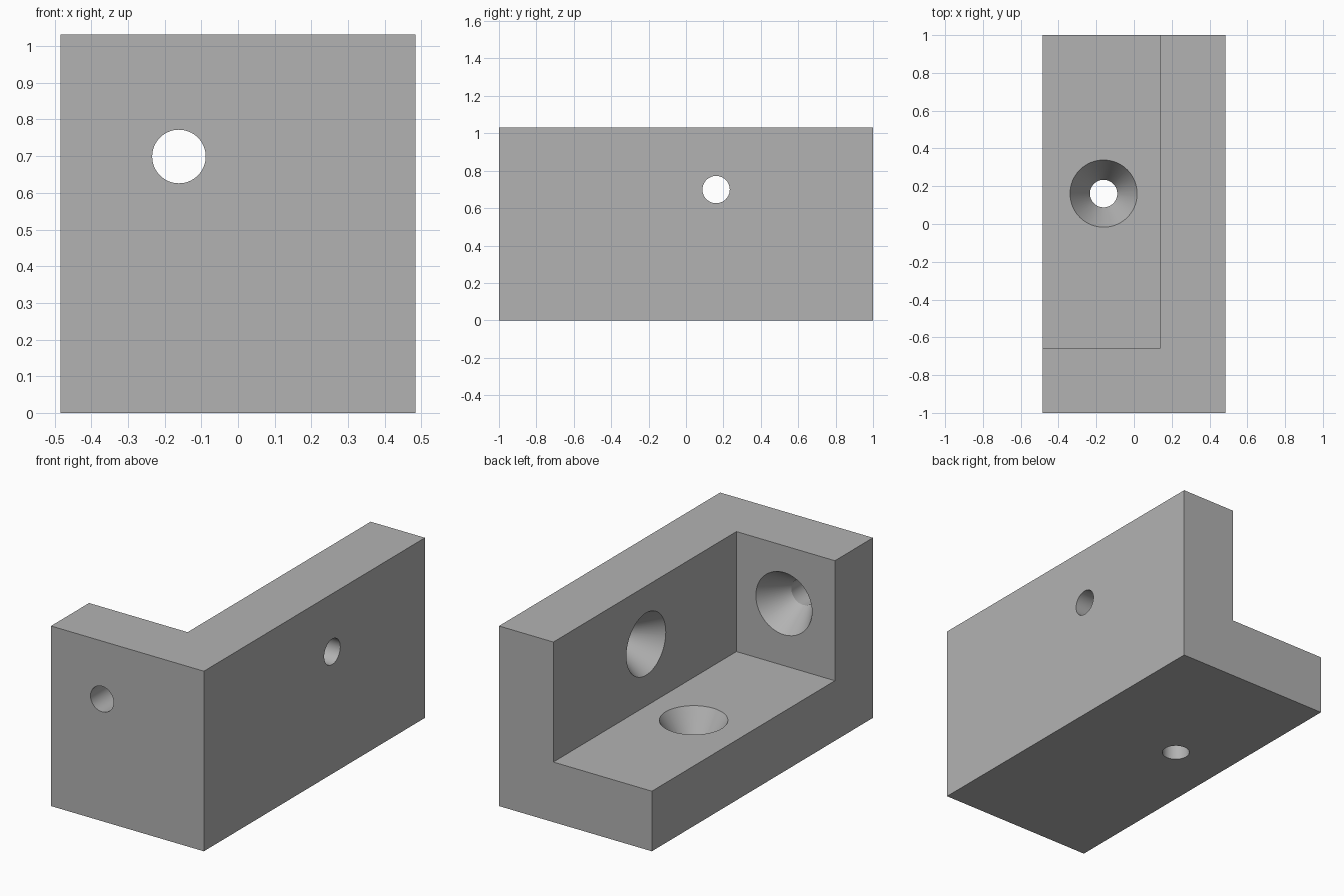
import bpy
import bmesh
from math import radians, pi
from mathutils import Matrix, Vector

cube = bpy.data.objects.get("Cube")
if cube:
    bpy.data.objects.remove(cube, do_unlink=True)

HALF_X, HALF_Y, HEIGHT = 0.484, 1.0, 1.031
WALL = 0.344
HOLE = Vector((-0.161, 0.161, 0.699))
BORE_R, SINK_R, SINK_DEPTH = 0.073, 0.178, WALL / 2

grey = bpy.data.materials.new("plain grey")
grey.use_nodes = True
colour = (0.448, 0.448, 0.448, 1)
grey.diffuse_color = colour
grey.node_tree.nodes["Principled BSDF"].inputs["Base Color"].default_value = colour


def finish(name, bm):
    bmesh.ops.recalc_face_normals(bm, faces=bm.faces)
    mesh = bpy.data.meshes.new(name)
    bm.to_mesh(mesh)
    bm.free()
    mesh.materials.append(grey)
    obj = bpy.data.objects.new(name, mesh)
    bpy.context.collection.objects.link(obj)
    return obj


def box(name, low, high):
    low, high = Vector(low), Vector(high)
    bm = bmesh.new()
    bmesh.ops.create_cube(bm, size=1)
    bmesh.ops.scale(bm, vec=high - low, verts=bm.verts)
    bmesh.ops.translate(bm, vec=(low + high) / 2, verts=bm.verts)
    return finish(name, bm)


def screw_hole(name, location, rotation):
    # Lathed cutter: a through bore opening into a cone along local +z
    slope = (SINK_R - BORE_R) / SINK_DEPTH
    over = 0.05
    profile = [(0, -WALL - over), (BORE_R, -WALL - over), (BORE_R, -SINK_DEPTH),
               (SINK_R + slope * over, over), (0, over)]
    bm = bmesh.new()
    verts = [bm.verts.new((r, 0, z)) for r, z in profile]
    edges = [bm.edges.new(pair) for pair in zip(verts, verts[1:])]
    bmesh.ops.spin(bm, geom=verts + edges, cent=(0, 0, 0), axis=(0, 0, 1),
                   angle=2 * pi, steps=64)
    bmesh.ops.remove_doubles(bm, verts=bm.verts, dist=0.0001)
    bmesh.ops.transform(bm, matrix=Matrix.Translation(location) @ rotation,
                        verts=bm.verts)
    return finish(name, bm)


# Solid block, hollowed to leave a floor and two walls
bracket = box("corner_bracket", (-HALF_X, -HALF_Y, 0), (HALF_X, HALF_Y, HEIGHT))
inner_x, inner_y = HALF_X - WALL, WALL - HALF_Y
cutters = [box("pocket_cutter", (-HALF_X - 1, inner_y, WALL),
               (inner_x, HALF_Y + 1, HEIGHT + 1))]

# Countersunk screw holes in the floor, the side wall and the front wall
cutters += [
    screw_hole("floor_hole_cutter", (HOLE.x, HOLE.y, WALL), Matrix()),
    screw_hole("side_hole_cutter", (inner_x, HOLE.y, HOLE.z),
               Matrix.Rotation(radians(-90), 4, "Y")),
    screw_hole("front_hole_cutter", (HOLE.x, inner_y, HOLE.z),
               Matrix.Rotation(radians(-90), 4, "X")),
]

bpy.context.view_layer.objects.active = bracket
bracket.select_set(True)
for cutter in cutters:
    mod = bracket.modifiers.new(cutter.name, "BOOLEAN")
    mod.operation = "DIFFERENCE"
    mod.solver = "EXACT"
    mod.object = cutter
    bpy.ops.object.modifier_apply(modifier=mod.name)
    bpy.data.objects.remove(cutter, do_unlink=True)

# Smooth bores and cones, crisp rims and corners
bpy.ops.object.shade_smooth_by_angle(angle=radians(25))
